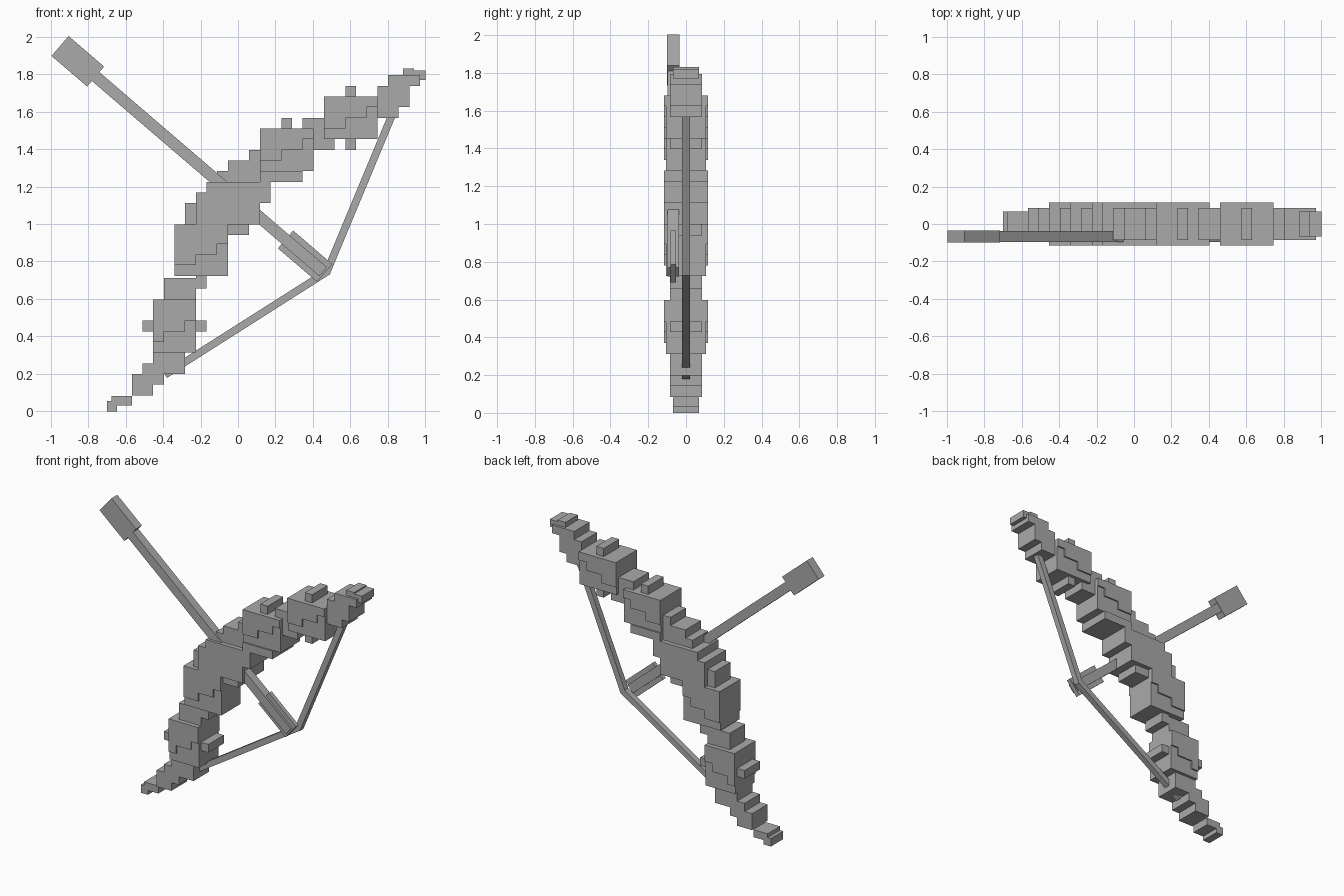
import bpy, bmesh
from math import atan2
from mathutils import Matrix, Vector

if "Cube" in bpy.data.objects:
    bpy.data.objects.remove(bpy.data.objects["Cube"], do_unlink=True)

grey = bpy.data.materials.new("plain grey")
grey.use_nodes = True
grey.diffuse_color = (0.4, 0.4, 0.4, 1)
grey.node_tree.nodes["Principled BSDF"].inputs["Base Color"].default_value = (0.4, 0.4, 0.4, 1)

CELL, X0, Z0 = 0.057, -0.567, 0.085    # block grid of the bow
THICK, MID, THIN = 0.116, 0.085, 0.068  # half depths
STEP = 0.01                             # relief on the large blocks


def add_box(bm, x0, x1, z0, z1, y0, y1):
    size = Matrix.Diagonal((x1 - x0, y1 - y0, z1 - z0, 1))
    mid = Matrix.Translation(((x0 + x1) / 2, (y0 + y1) / 2, (z0 + z1) / 2))
    bmesh.ops.create_cube(bm, size=1, matrix=mid @ size)


def cells(bm, a, b, c, d, half):
    add_box(bm, X0 + a * CELL, X0 + b * CELL, Z0 + c * CELL, Z0 + d * CELL, -half, half)


def finish(name, bm):
    mesh = bpy.data.meshes.new(name)
    bm.to_mesh(mesh)
    bm.free()
    mesh.materials.append(grey)
    obj = bpy.data.objects.new(name, mesh)
    bpy.context.collection.objects.link(obj)
    return obj


def block_part(name, boxes):
    bm = bmesh.new()
    for box in boxes:
        cells(bm, *box)
    finish(name, bm)


def stepped_block(name, a, b, c, d):
    # large block whose front and back carry a raised staircase
    bm = bmesh.new()
    cells(bm, a, b, c, d, THICK - STEP)
    cells(bm, a, b - 3, c + 1, d, THICK)
    cells(bm, a, b - 1, c + 2, d, THICK)
    cells(bm, a, b, c + 3, d, THICK)
    finish(name, bm)


def bar(name, start, end, width, depth, y=0):
    # rectangular bar between two points of the front plane
    s, e = Vector(start), Vector(end)
    way = e - s
    bm = bmesh.new()
    add_box(bm, 0, way.length, -width / 2, width / 2, -depth / 2, depth / 2)
    obj = finish(name, bm)
    obj.location = (s.x, y, s.y)
    obj.rotation_euler = (0, -atan2(way.y, way.x), 0)


# Lower limb
bm = bmesh.new()
add_box(bm, -0.70, -0.645, 0, 0.055, -THIN, THIN)
add_box(bm, -0.675, -0.565, 0.03, 0.082, -THIN, THIN)
finish("lower_tip", bm)
block_part("lower_limb_end", [(0, 2, 0, 2, MID), (1, 3, 1, 3, MID), (2, 5, 2, 4, MID)])
stepped_block("lower_limb_block", 2, 6, 4, 9)
block_part("lower_limb_knobs", [(1, 7, 6, 7, MID)])
block_part("lower_neck", [(3, 6, 9, 11, MID), (6, 7, 10, 11.5, MID)])
stepped_block("lower_inner_block", 4, 9, 11.2, 16)

# Grip
block_part("grip", [(5, 11, 15, 16, MID), (5, 7, 16, 18, MID),
                    (6, 12, 16, 19, THICK), (7, 13, 18, 20, THICK),
                    (8, 13, 20, 21, MID), (9, 11, 21, 22, MID), (11, 13, 21, 23, MID)])

# Upper limb
stepped_block("upper_inner_block", 12, 17, 21, 25)
block_part("upper_neck", [(12, 16, 20, 21, THICK), (14, 15, 25, 26, MID),
                          (16, 18, 24, 26, MID), (17, 19, 23, 25, MID)])
stepped_block("upper_limb_block", 18, 23, 24, 28)
block_part("upper_limb_knobs", [(20, 21, 23, 29, MID)])
block_part("upper_limb_end", [(23, 25, 26, 29, MID), (24, 26, 27, 30, MID),
                              (25, 27, 29, 30, MID)])
bm = bmesh.new()
add_box(bm, 0.88, 0.94, 1.78, 1.83, -THIN, THIN)
add_box(bm, 0.88, 1.0, 1.77, 1.82, -THIN, THIN)
finish("upper_tip", bm)

# Drawn string
bar("upper_string", (0.83, 1.6), (0.47, 0.735), 0.04, 0.04)
bar("lower_string", (0.475, 0.745), (-0.39, 0.195), 0.04, 0.04)

# Arrow along its own axis
tail, tip = Vector((0.455, 0.745)), Vector((-0.95, 1.95))
along = (tip - tail).normalized()
ARROW_Y = -0.067
bar("arrow_shaft", tail, tip - along * 0.2, 0.062, 0.06, ARROW_Y)
bar("arrow_head", tip - along * 0.25, tip, 0.14, 0.065, ARROW_Y)
bar("arrow_fletching", tail - along * 0.01, tail + along * 0.265, 0.125, 0.03, ARROW_Y)
